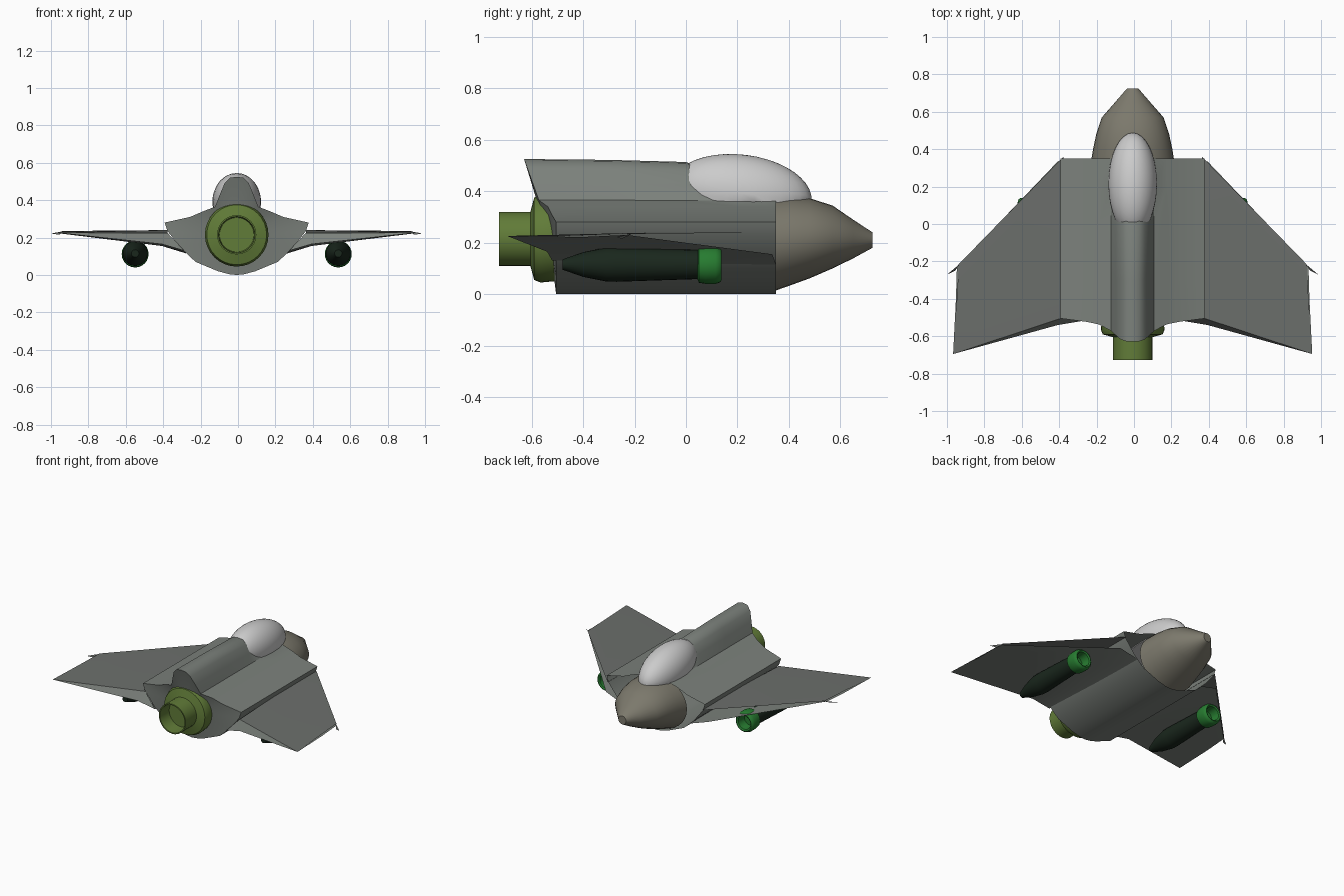
import bpy, bmesh, math
from mathutils import Matrix

if "Cube" in bpy.data.objects:
    bpy.data.objects.remove(bpy.data.objects["Cube"])

CX = -0.007   # plane of symmetry


def mat(name, c):
    m = bpy.data.materials.new(name)
    m.diffuse_color = (*c, 1)
    m.use_nodes = True
    m.node_tree.nodes["Principled BSDF"].inputs["Base Color"].default_value = m.diffuse_color
    return m


HULL = mat("hull_grey", (0.2, 0.22, 0.2))
WING = mat("wing_grey", (0.15, 0.16, 0.15))
NOSE = mat("nose_tan", (0.2, 0.19, 0.15))
GLASS = mat("canopy_grey", (0.6, 0.6, 0.6))
OLIVE = mat("engine_olive", (0.12, 0.2, 0.04))
DARK = mat("pod_dark", (0.01, 0.02, 0.012))
GREEN = mat("pod_green", (0.02, 0.2, 0.03))


def make(name, verts, faces, material, angle=40):
    me = bpy.data.meshes.new(name)
    me.from_pydata(verts, [], faces)
    bm = bmesh.new()
    bm.from_mesh(me)
    bmesh.ops.remove_doubles(bm, verts=bm.verts, dist=0.0005)
    bmesh.ops.recalc_face_normals(bm, faces=bm.faces)
    bm.to_mesh(me)
    bm.free()
    me.materials.append(material)
    ob = bpy.data.objects.new(name, me)
    bpy.context.collection.objects.link(ob)
    bpy.ops.object.select_all(action='DESELECT')
    ob.select_set(True)
    bpy.context.view_layer.objects.active = ob
    bpy.ops.object.shade_smooth_by_angle(angle=math.radians(angle))
    return ob


def loft(name, rings, material, closed=True, angle=40):
    n = len(rings[0])
    verts = [p for r in rings for p in r]
    faces = []
    for i in range(len(rings) - 1):
        for j in range(n if closed else n - 1):
            k = (j + 1) % n
            faces.append((i * n + j, i * n + k, (i + 1) * n + k, (i + 1) * n + j))
    return make(name, verts, faces, material, angle)


def lathe(name, profile, x, material, n=32):
    # profile points: y, centre z, horizontal radius, vertical radius
    rings = [[(x + rx * math.cos(2 * math.pi * i / n), y,
               z + rz * math.sin(2 * math.pi * i / n)) for i in range(n)]
             for y, z, rx, rz in profile]
    return loft(name, rings, material)


# Fuselage: half section from spine top to keel, lofted front to back
half = [(0.0, 0.525), (0.035, 0.52), (0.065, 0.49), (0.09, 0.43), (0.115, 0.365),
        (0.18, 0.34), (0.25, 0.31), (0.385, 0.28), (0.37, 0.235), (0.30, 0.145),
        (0.22, 0.07), (0.10, 0.02), (0.04, 0.004), (0.0, 0.0)]
section = half + [(-x, z) for x, z in half[-2:0:-1]]


def rear_y(x, z):
    if z > 0.36:
        return -0.57 - (z - 0.36) * 0.36
    return -0.505 - max(0, z - 0.15) * 0.32 * max(0, 1 - abs(x) / 0.38)


def hull_ring(y, spine):
    return [(CX + x, rear_y(x, z) if y is None else y,
             0.36 + (z - 0.36) * spine if z > 0.36 else z) for x, z in section]


rings = [hull_ring(None, 1.0), hull_ring(-0.3, 0.98), hull_ring(0.0, 0.93),
         hull_ring(0.2, 0.5), hull_ring(0.35, 0.05)]
rear_cap = [(CX, -0.53, 0.2)] * len(section)
loft("fuselage", [rear_cap] + rings, HULL)

# Wings: upper and lower skins meeting at the tip, open along the leading edge
for s, side in ((-1, "left"), (1, "right")):
    def P(x, y, z):
        return (CX + s * x, y, z)
    upper = [[P(0.37, 0.36, 0.24), P(0.37, -0.1, 0.24), P(0.37, -0.5, 0.225)],
             [P(0.93, -0.215, 0.235), P(0.94, -0.4, 0.232), P(0.96, -0.695, 0.226)]]
    loft(side + "_wing_upper", upper, WING, closed=False)
    tip = [P(0.92, -0.21, 0.235), P(0.992, -0.27, 0.222), P(0.95, -0.25, 0.215)]
    make(side + "_wing_tip", tip, [(0, 1, 2)], WING)
    lower = [[P(0.27, 0.35, 0.115), P(0.27, -0.1, 0.12), P(0.28, -0.52, 0.13)],
             [P(0.40, 0.335, 0.155), P(0.40, -0.1, 0.155), P(0.40, -0.54, 0.165)],
             [P(0.94, -0.23, 0.23), P(0.945, -0.4, 0.222), P(0.96, -0.695, 0.226)]]
    loft(side + "_wing_lower", lower, HULL, closed=False)
    # Closing strip along the trailing edge
    make(side + "_wing_trailing_edge",
         [upper[0][2], upper[1][2], lower[1][2], lower[0][2]],
         [(0, 1, 2), (0, 2, 3)], HULL)

    # Underwing pod: dark tapered body with a green hollow collar
    px = CX + s * 0.543
    lathe(side + "_pod_body",
          [(y, 0.115, r, r) for y, r in ((-0.48, 0), (-0.48, 0.02), (-0.40, 0.048),
           (-0.31, 0.066), (-0.27, 0.067), (0.06, 0.056))], px, DARK, 24)
    lathe(side + "_pod_collar",
          [(y, 0.112, r, r) for y, r in ((0.045, 0.055), (0.05, 0.068), (0.075, 0.072),
           (0.115, 0.072), (0.132, 0.067), (0.138, 0.058), (0.132, 0.048),
           (0.07, 0.042), (0.07, 0))], px, GREEN, 24)

# Nose cone
lathe("nose_cone",
      [(0.32, 0.192, 0.225, 0.188), (0.40, 0.207, 0.212, 0.175), (0.48, 0.217, 0.195, 0.156),
       (0.57, 0.222, 0.165, 0.122), (0.65, 0.214, 0.095, 0.075), (0.725, 0.21, 0.03, 0.03),
       (0.725, 0.21, 0, 0)], CX, NOSE)

# Engine: flared base and open nozzle
lathe("engine_nozzle",
      [(y, 0.215, r, r) for y, r in ((-0.51, 0.165), (-0.565, 0.17), (-0.59, 0.16),
       (-0.605, 0.105), (-0.727, 0.105), (-0.727, 0.097), (-0.63, 0.092), (-0.63, 0))],
      CX, OLIVE)

# Canopy
bm = bmesh.new()
bmesh.ops.create_uvsphere(bm, u_segments=32, v_segments=20, radius=1)
M = (Matrix.Translation((CX, 0.215, 0.392)) @ Matrix.Rotation(math.radians(-7), 4, 'X')
     @ Matrix.Diagonal((0.13, 0.275, 0.15, 1)))
bmesh.ops.transform(bm, matrix=M, verts=bm.verts)
low = [v for v in bm.verts if v.co.z < 0.355]
for v in low:
    v.co.z = 0.355
verts = [tuple(v.co) for v in bm.verts]
bm.verts.index_update()
faces = [tuple(v.index for v in f.verts) for f in bm.faces]
bm.free()
make("canopy", verts, faces, GLASS)
